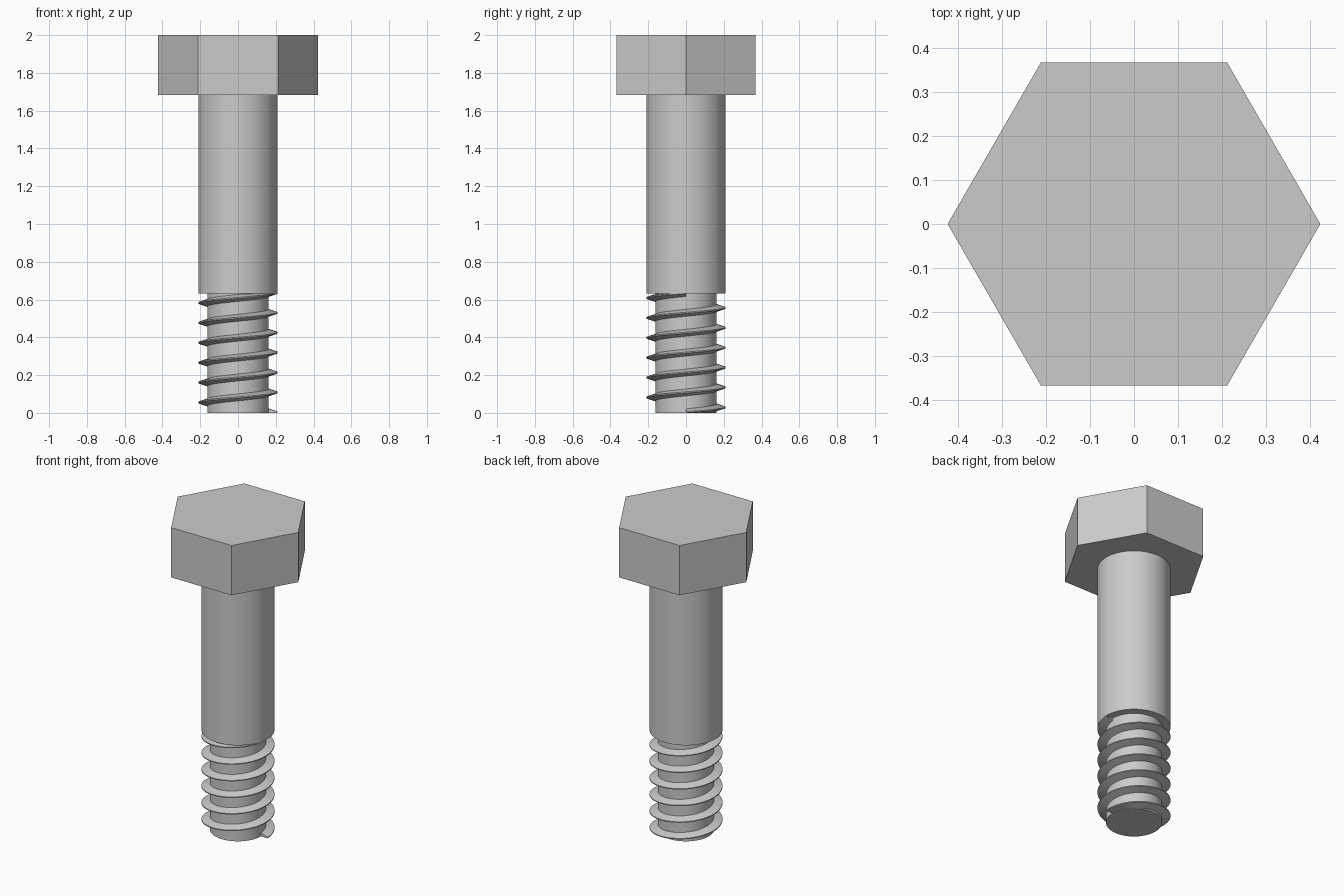
import bpy, bmesh, math

cube = bpy.data.objects.get("Cube")
if cube:
    bpy.data.objects.remove(cube, do_unlink=True)

# Proportions
THREAD_TOP = 0.632
HEAD_BASE = 1.684
HEAD_R, SHANK_R, CORE_R = 0.424, 0.21, 0.1615
TURNS, STEPS = 6, 64
PITCH = THREAD_TOP / TURNS

# Plain grey steel
steel = bpy.data.materials.new("grey_steel")
grey = (0.6, 0.6, 0.6, 1)
steel.use_nodes = True
steel.diffuse_color = grey
steel.node_tree.nodes["Principled BSDF"].inputs["Base Color"].default_value = grey


def prism(name, sides, radius, bottom, top, smooth):
    """Upright solid with a regular outline."""
    bpy.ops.mesh.primitive_cylinder_add(
        vertices=sides, radius=radius, depth=top - bottom,
        location=(0, 0, (bottom + top) / 2))
    ob = bpy.context.object
    ob.name = name
    ob.data.materials.append(steel)
    if smooth:
        bpy.ops.object.shade_smooth_by_angle(angle=math.radians(30))
    return ob


# Hexagonal head, with a corner on each side of x
head = prism("hex_head", 6, HEAD_R, HEAD_BASE, 2, False)
head.rotation_euler.z = math.radians(30)

# Plain shank and threaded core
prism("shank", STEPS, SHANK_R, THREAD_TOP, HEAD_BASE, True)
prism("threaded_core", STEPS, CORE_R, 0, THREAD_TOP, True)

# Thread ridge: a tapered section swept along a right-handed helix
section = [(CORE_R - 0.005, -0.017), (SHANK_R, 0),
           (SHANK_R, 0.006), (CORE_R - 0.005, 0.023)]
bm = bmesh.new()
rings = []
for i in range(TURNS * STEPS + 1):
    a = math.tau * i / STEPS
    rise = PITCH * i / STEPS
    # Trim the ridge flush with both ends of the core
    rings.append([bm.verts.new((r * math.cos(a), r * math.sin(a),
                                min(max(rise + dz, 0), THREAD_TOP)))
                  for r, dz in section])
for low, high in zip(rings, rings[1:]):
    for j in range(4):
        k = (j + 1) % 4
        bm.faces.new((low[j], low[k], high[k], high[j]))
bm.faces.new(rings[0])
bm.faces.new(rings[-1])
bmesh.ops.remove_doubles(bm, verts=bm.verts, dist=1e-5)
bmesh.ops.recalc_face_normals(bm, faces=bm.faces)
mesh = bpy.data.meshes.new("thread_ridge")
bm.to_mesh(mesh)
bm.free()
mesh.materials.append(steel)
ridge = bpy.data.objects.new("thread_ridge", mesh)
bpy.context.collection.objects.link(ridge)
bpy.ops.object.select_all(action="DESELECT")
ridge.select_set(True)
bpy.context.view_layer.objects.active = ridge
bpy.ops.object.shade_smooth_by_angle(angle=math.radians(25))
